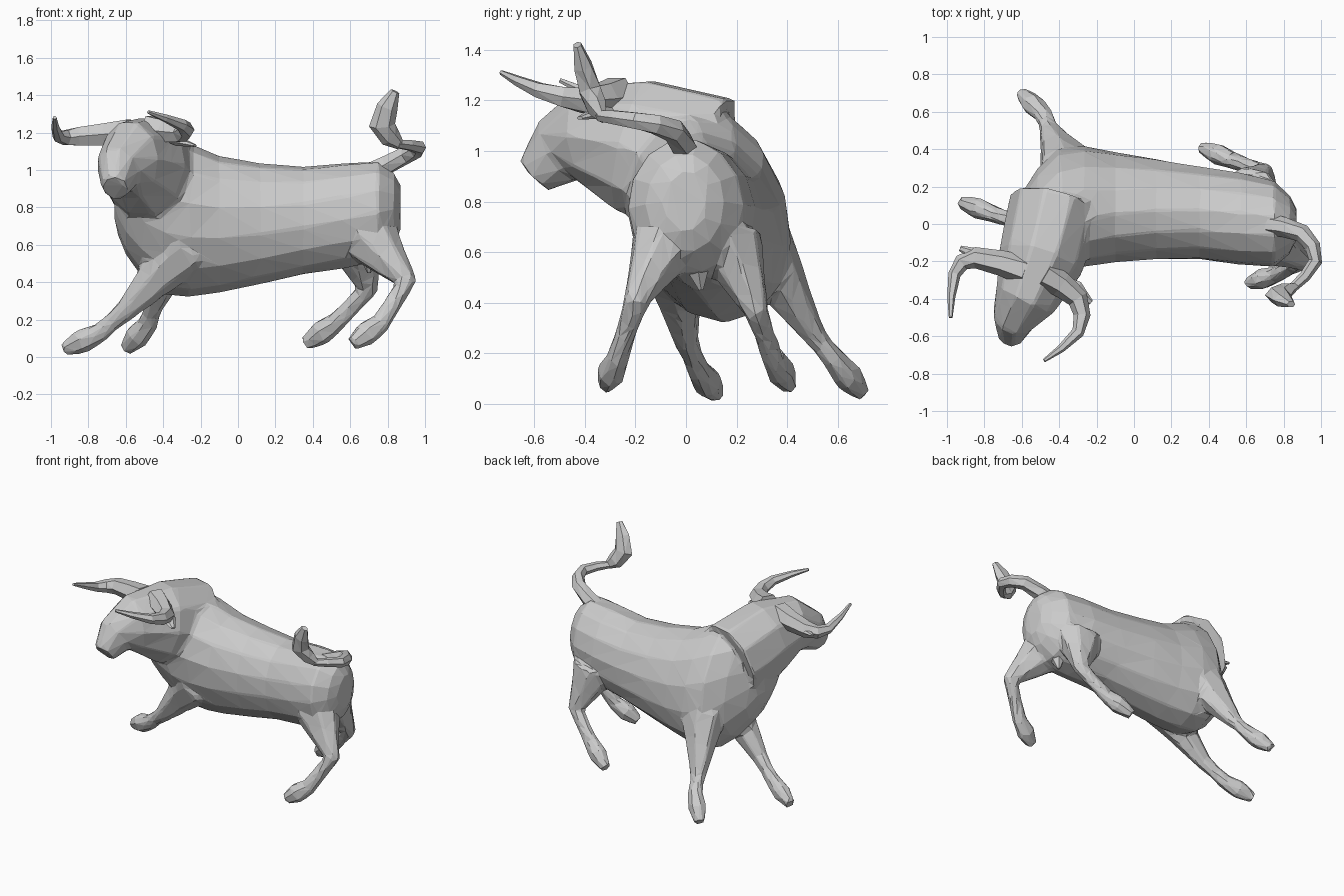
import bpy, bmesh, math
from mathutils import Vector

cube = bpy.data.objects.get("Cube")
if cube:
    bpy.data.objects.remove(cube, do_unlink=True)

UP, ACROSS = Vector((0, 0, 1)), Vector((0, 1, 0))

# One plain colour for the whole animal
pale_grey = bpy.data.materials.new("pale_grey")
pale_grey.use_nodes = True
pale_grey.diffuse_color = (0.6, 0.6, 0.6, 1)
shader = pale_grey.node_tree.nodes["Principled BSDF"]
shader.inputs["Base Color"].default_value = pale_grey.diffuse_color


def rounded(points):
    """Add a smoothly curved midpoint between neighbouring stations."""
    points = [Vector(p) for p in points]
    last = len(points) - 1
    result = [points[0]]
    for i in range(last):
        before, start, end, after = (points[min(max(j, 0), last)] for j in range(i - 1, i + 3))
        result.append((start + end) / 2 + (start + end - before - after) / 16)
        result.append(end)
    return result


def add_ring(bm, centre, side, up, width, height, sides):
    angles = [math.tau * k / sides for k in range(sides)]
    return [bm.verts.new(centre + side * width * math.cos(a) + up * height * math.sin(a))
            for a in angles]


def skin(bm, rings):
    """Bridge neighbouring rings and cap both ends."""
    for lower, upper in zip(rings, rings[1:]):
        for k in range(len(lower)):
            bm.faces.new((lower[k - 1], lower[k], upper[k], upper[k - 1]))
    bm.faces.new(rings[0])
    bm.faces.new(rings[-1])


def tube(bm, points, widths, reference, sides, flatness=1):
    """Loft elliptical rings square to a path."""
    rings = []
    last = len(points) - 1
    for i, (point, width) in enumerate(zip(points, widths)):
        along = (points[min(i + 1, last)] - points[max(i - 1, 0)]).normalized()
        side = along.cross(reference).normalized()
        up = side.cross(along)
        rings.append(add_ring(bm, point, side, up, width, width * flatness, sides))
    skin(bm, rings)


def finish(bm, name):
    bmesh.ops.recalc_face_normals(bm, faces=bm.faces)
    bmesh.ops.triangulate(bm, faces=bm.faces)
    mesh = bpy.data.meshes.new(name)
    bm.to_mesh(mesh)
    bm.free()
    mesh.materials.append(pale_grey)
    obj = bpy.data.objects.new(name, mesh)
    bpy.context.collection.objects.link(obj)
    return obj


def tapered(base, tip):
    return lambda t: base + (tip - base) * t


def bulging(end, middle):
    return lambda t: end + (middle - end) * math.sin(math.pi * t)


def make_part(name, points, radius, reference=UP, flatness=1):
    """Build a small curved part whose radius follows a rule."""
    path = rounded(points)
    widths = [radius(i / (len(path) - 1)) for i in range(len(path))]
    bm = bmesh.new()
    tube(bm, path, widths, reference, sides=6, flatness=flatness)
    finish(bm, name)


def add_trunk(bm, stations):
    """Upright rings that roll steadily from the rump to the turned shoulders."""
    rings = []
    for x, y, z, width, height in rounded(stations):
        roll = math.radians(15) * (0.9 - x)
        side = Vector((0, math.cos(roll), math.sin(roll)))
        up = Vector((0, -math.sin(roll), math.cos(roll)))
        rings.append(add_ring(bm, Vector((x, y, z)), side, up, width, height, sides=14))
    skin(bm, rings)


def add_leg(bm, top, joint, ankle, toe):
    """Thick upper leg, thin shank and a flared hoof."""
    top, joint, ankle, toe = (Vector(p) for p in (top, joint, ankle, toe))
    upper, shank, hoof = top.lerp(joint, 0.5), joint.lerp(ankle, 0.5), ankle.lerp(toe, 0.5)
    path = [top, upper, joint, shank, ankle, hoof, toe]
    tube(bm, path, [0.17, 0.11, 0.06, 0.05, 0.055, 0.07, 0.04], ACROSS, sides=7, flatness=0.85)


def add_head(bm, stations):
    """Neck and head, a little taller than wide."""
    path = [Vector(s[:3]) for s in stations]
    widths = [s[3] for s in stations]
    tube(bm, path, widths, UP, sides=10, flatness=1.2)


# Trunk, head and legs fused into one faceted hide
bm = bmesh.new()
add_trunk(bm, [
    (0.87, 0, 0.8, 0.08, 0.12),
    (0.75, 0, 0.78, 0.23, 0.27),
    (0.35, 0.06, 0.73, 0.25, 0.29),
    (-0.1, 0.09, 0.71, 0.29, 0.37),
    (-0.4, 0.08, 0.77, 0.31, 0.45),
    (-0.6, -0.04, 0.87, 0.18, 0.34),
    (-0.66, -0.08, 0.92, 0.1, 0.2),
])
add_head(bm, [
    (-0.42, 0.1, 0.93, 0.25),
    (-0.5, -0.2, 1.02, 0.23),
    (-0.58, -0.4, 1.06, 0.17),
    (-0.64, -0.5, 1, 0.12),
    (-0.66, -0.6, 0.9, 0.07),
])
# Right foreleg, left foreleg, right hind leg, left hind leg
add_leg(bm, (-0.28, -0.06, 0.6), (-0.6, 0, 0.25), (-0.74, 0.05, 0.13), (-0.93, 0.12, 0.04))
add_leg(bm, (-0.35, 0.3, 0.6), (-0.45, 0.5, 0.28), (-0.48, 0.58, 0.18), (-0.6, 0.7, 0.04))
add_leg(bm, (0.7, -0.08, 0.65), (0.9, -0.2, 0.4), (0.76, -0.27, 0.18), (0.61, -0.32, 0.07))
add_leg(bm, (0.62, 0.17, 0.64), (0.69, 0.28, 0.36), (0.53, 0.34, 0.19), (0.36, 0.41, 0.07))
body = finish(bm, "body")

fuse = body.modifiers.new("fuse", "REMESH")
fuse.mode = "VOXEL"
fuse.voxel_size = 0.016
fuse.use_smooth_shade = False
soften = body.modifiers.new("soften", "SMOOTH")
soften.iterations = 3
facets = body.modifiers.new("facets", "DECIMATE")
facets.ratio = 0.035

# Horns sweeping out and forward
horn = tapered(0.08, 0.01)
make_part("right_horn", [
    (-0.58, -0.25, 1.2), (-0.85, -0.18, 1.18), (-0.96, -0.27, 1.18), (-0.98, -0.5, 1.28)], horn)
make_part("left_horn", [
    (-0.48, -0.27, 1.22), (-0.3, -0.4, 1.2), (-0.3, -0.58, 1.24), (-0.48, -0.73, 1.31)], horn)

# Ears just below the horns
ear = bulging(0.015, 0.05)
make_part("right_ear", [(-0.66, -0.24, 1.17), (-0.93, -0.13, 1.18)], ear, flatness=0.5)
make_part("left_ear", [(-0.4, -0.28, 1.17), (-0.23, -0.42, 1.13)], ear, flatness=0.5)

# Tail looping over the rump to a raised tuft
make_part("tail", [
    (0.7, 0, 0.98), (0.9, -0.05, 1.08), (0.97, -0.2, 1.12), (0.85, -0.34, 1.14)],
    tapered(0.06, 0.025))
make_part("tail_tuft", [
    (0.87, -0.33, 1.13), (0.77, -0.38, 1.24), (0.84, -0.43, 1.42)],
    bulging(0.025, 0.07), ACROSS, flatness=0.7)

# Underside detail between the hind legs
make_part("scrotum", [(0.7, 0.03, 0.65), (0.7, 0.06, 0.45)], bulging(0.01, 0.06), ACROSS)
